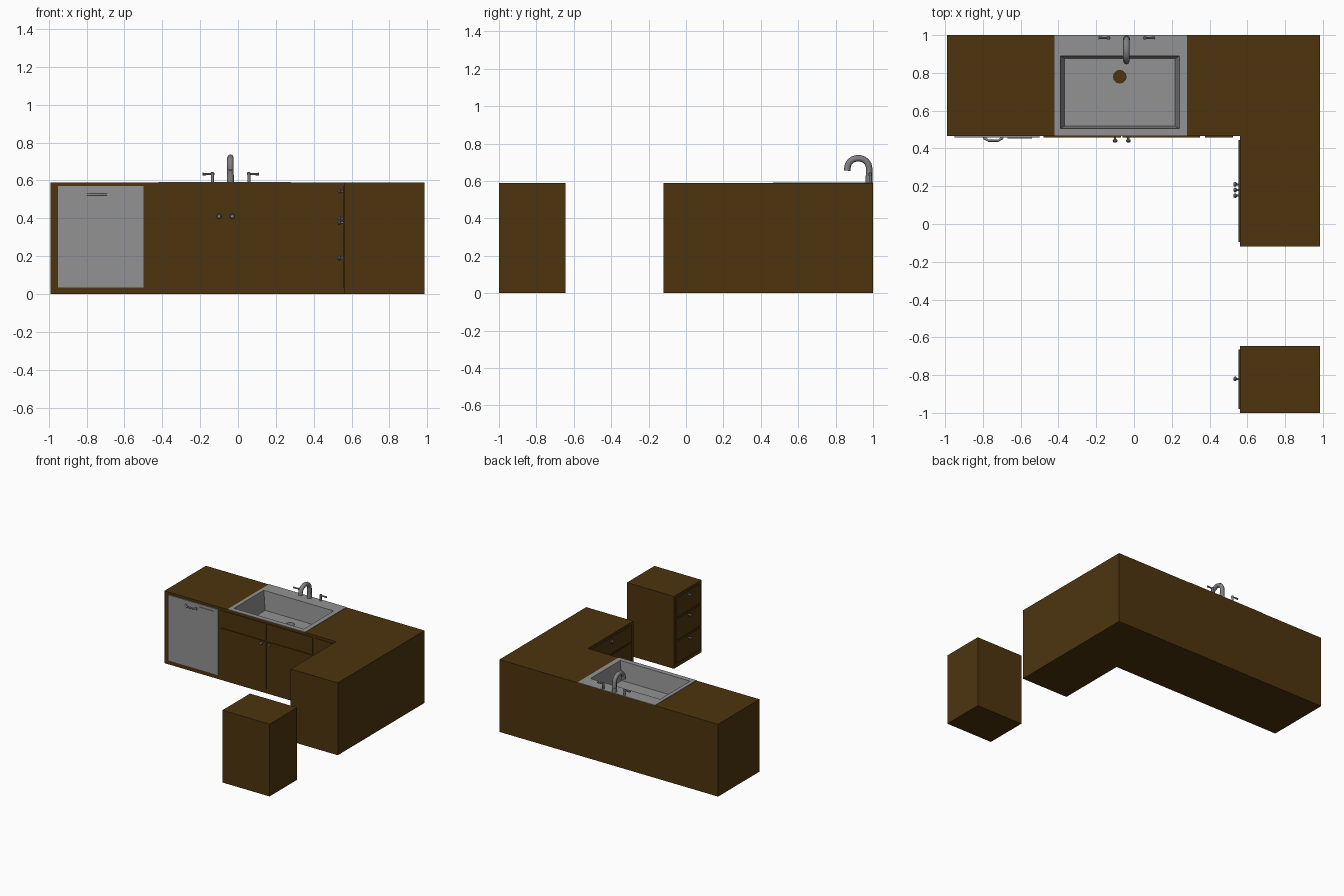
import bpy, bmesh, math
from mathutils import Vector, Matrix

if "Cube" in bpy.data.objects:
    bpy.data.objects.remove(bpy.data.objects["Cube"])


def material(name, rgb):
    m = bpy.data.materials.new(name)
    m.diffuse_color = (*rgb, 1)
    m.use_nodes = True
    m.node_tree.nodes["Principled BSDF"].inputs["Base Color"].default_value = m.diffuse_color
    return m


WOOD = material("dark_wood", (0.075, 0.034, 0.0045))
STEEL = material("steel", (0.29, 0.29, 0.29))
CHROME = material("chrome", (0.22, 0.22, 0.22))
H = 0.59          # counter height
FRONT = 0.465     # front plane of the back run
SIDE = 0.56       # front plane of the right run


def finish(bm, name, mat, smooth=False):
    bmesh.ops.recalc_face_normals(bm, faces=bm.faces)
    me = bpy.data.meshes.new(name)
    bm.to_mesh(me)
    bm.free()
    me.materials.append(mat)
    ob = bpy.data.objects.new(name, me)
    bpy.context.collection.objects.link(ob)
    if smooth:
        bpy.ops.object.select_all(action='DESELECT')
        ob.select_set(True)
        bpy.context.view_layer.objects.active = ob
        bpy.ops.object.shade_smooth_by_angle(angle=math.radians(40))
    return ob


def box(name, x, y, z, mat):
    bm = bmesh.new()
    bmesh.ops.create_cube(bm, size=1)
    for v in bm.verts:
        v.co = [(a[0] + a[1]) / 2 + c * (a[1] - a[0]) for a, c in zip((x, y, z), v.co)]
    return finish(bm, name, mat)


def lathe(name, profile, origin, axis, mat, sides=10):
    """Revolve (radius, height) pairs around an axis."""
    bm = bmesh.new()
    rings = []
    rot = Vector((0, 0, 1)).rotation_difference(Vector(axis)).to_matrix()
    for r, h in profile:
        rings.append([bm.verts.new(Vector(origin) + rot @ Vector(
            (r * math.cos(2 * math.pi * i / sides), r * math.sin(2 * math.pi * i / sides), h)))
            for i in range(sides)])
    for a, b in zip(rings, rings[1:]):
        for i in range(sides):
            j = (i + 1) % sides
            bm.faces.new((a[i], a[j], b[j], b[i]))
    bm.faces.new(rings[0])
    bm.faces.new(rings[-1])
    return finish(bm, name, mat, True)


def tube(name, points, radius, mat):
    cu = bpy.data.curves.new(name, 'CURVE')
    cu.dimensions = '3D'
    cu.bevel_depth = radius
    cu.bevel_resolution = 2
    cu.use_fill_caps = True
    sp = cu.splines.new('POLY')
    sp.points.add(len(points) - 1)
    for p, co in zip(sp.points, points):
        p.co = (*co, 1)
    cu.materials.append(mat)
    ob = bpy.data.objects.new(name, cu)
    bpy.context.collection.objects.link(ob)
    return ob


KNOB = [(0.006, 0), (0.006, 0.011), (0.012, 0.015), (0.013, 0.021), (0.009, 0.027), (0.004, 0.028)]

# L-shaped cabinet run, with a cavity for the sink
bm = bmesh.new()
outline = [(-0.99, 1), (-0.99, FRONT), (SIDE, FRONT), (SIDE, -0.12), (0.985, -0.12), (0.985, 1)]
base = bm.faces.new([bm.verts.new((x, y, 0)) for x, y in outline])
ext = bmesh.ops.extrude_face_region(bm, geom=[base], use_keep_orig=True)
for v in ext['geom']:
    if isinstance(v, bmesh.types.BMVert):
        v.co.z = H
cabinet = finish(bm, "corner_cabinet", WOOD)
cutter = box("sink_cutter", (-0.395, 0.245), (0.50, 0.895), (0.41, 0.7), WOOD)
cutter.hide_render = True
cutter.hide_viewport = True
cut = cabinet.modifiers.new("sink_cavity", 'BOOLEAN')
cut.object = cutter
cut.operation = 'DIFFERENCE'
cut.solver = 'EXACT'

# Free-standing drawer cabinet
box("drawer_cabinet", (SIDE, 0.985), (-1, -0.645), (0, H), WOOD)

# Sink: skirt, rim, sloping walls, floor with drain hole
bm = bmesh.new()


def rect(x0, x1, y0, y1, z):
    return [bm.verts.new(c) for c in ((x0, y0, z), (x1, y0, z), (x1, y1, z), (x0, y1, z))]


loops = [rect(-0.42, 0.28, FRONT, 1, H), rect(-0.42, 0.28, FRONT, 1, H + 0.003),
         rect(-0.39, 0.24, 0.505, 0.89, H + 0.003), rect(-0.368, 0.218, 0.518, 0.876, 0.44)]
for a, b in zip(loops, loops[1:]):
    for i in range(4):
        bm.faces.new((a[i], a[(i + 1) % 4], b[(i + 1) % 4], b[i]))
n = 12
holes = [[bm.verts.new((-0.075 + 0.034 * math.cos(2 * math.pi * i / n),
                        0.78 + 0.034 * math.sin(2 * math.pi * i / n), z)) for i in range(n)]
         for z in (0.44, 0.411)]
for i in range(n):
    j = (i + 1) % n
    bm.faces.new((holes[0][i], holes[0][j], holes[1][j], holes[1][i]))
edges = [bm.edges.get((r[i], r[(i + 1) % len(r)])) for r in (loops[3], holes[0]) for i in range(len(r))]
bmesh.ops.triangle_fill(bm, edges=edges, use_beauty=True)
finish(bm, "sink", STEEL)

# Faucet spout: riser, half-circle bend, down-turned outlet
path = [(-0.04, 0.979, H), (-0.04, 0.979, 0.67)]
for i in range(1, 10):
    a = math.pi * i / 9
    path.append((-0.04, 0.921 + 0.058 * math.cos(a), 0.67 + 0.052 * math.sin(a)))
path.append((-0.04, 0.862, 0.655))
tube("faucet_spout", path, 0.017, CHROME)
lathe("faucet_collar", [(0.019, 0), (0.019, 0.04)], (-0.04, 0.979, H), (0, 0, 1), CHROME)

# Faucet handles: posts with outward levers
for side, x in ((-1, -0.135), (1, 0.058)):
    lathe("handle_post", [(0.008, 0), (0.008, 0.035), (0.01, 0.042), (0.01, 0.05), (0.005, 0.055)],
          (x, 0.985, H), (0, 0, 1), CHROME)
    lathe("handle_lever", [(0.005, 0), (0.007, 0.052)], (x, 0.985, 0.634), (side, 0, 0), CHROME, 8)

# Dishwasher: front panel, bowed handle and control strip
box("dishwasher_panel", (-0.95, -0.50), (0.458, FRONT), (0.035, 0.57), STEEL)
for x0, x1 in ((-0.80, -0.78), (-0.71, -0.69)):
    box("dishwasher_handle_mount", (x0, x1), (0.452, 0.46), (0.514, 0.538), STEEL)
tube("dishwasher_handle", [(-0.795, 0.455, 0.526), (-0.77, 0.441, 0.526),
                           (-0.72, 0.441, 0.526), (-0.695, 0.455, 0.526)], 0.006, STEEL)
box("dishwasher_control_strip", (-0.67, -0.54), (0.453, 0.46), (0.534, 0.548), STEEL)

# Doors and false fronts on the back run
for x0, x1 in ((-0.48, -0.07), (-0.06, 0.35), (0.375, 0.525)):
    box("back_run_false_front", (x0, x1), (0.459, FRONT), (0.435, 0.57), WOOD)
    box("back_run_door", (x0, x1), (0.459, FRONT), (0.035, 0.425), WOOD)
for x in (-0.1, -0.03):
    lathe("back_run_knob", KNOB, (x, 0.46, 0.41), (0, -1, 0), CHROME)

# Drawer and doors on the right run
box("right_run_drawer", (0.554, SIDE), (-0.095, 0.445), (0.435, 0.57), WOOD)
for y0, y1 in ((-0.095, 0.175), (0.185, 0.445)):
    box("right_run_door", (0.554, SIDE), (y0, y1), (0.035, 0.425), WOOD)
for y, z in ((0.18, 0.543), (0.15, 0.397), (0.21, 0.397)):
    lathe("right_run_knob", KNOB, (0.555, y, z), (-1, 0, 0), CHROME)

# Three drawers on the free-standing cabinet
for z0, z1, k in ((0.035, 0.21, 0.19), (0.225, 0.395, 0.378), (0.41, 0.57, 0.543)):
    box("cabinet_drawer", (0.554, SIDE), (-0.98, -0.665), (z0, z1), WOOD)
    lathe("cabinet_drawer_knob", KNOB, (0.555, -0.82, k), (-1, 0, 0), CHROME)
